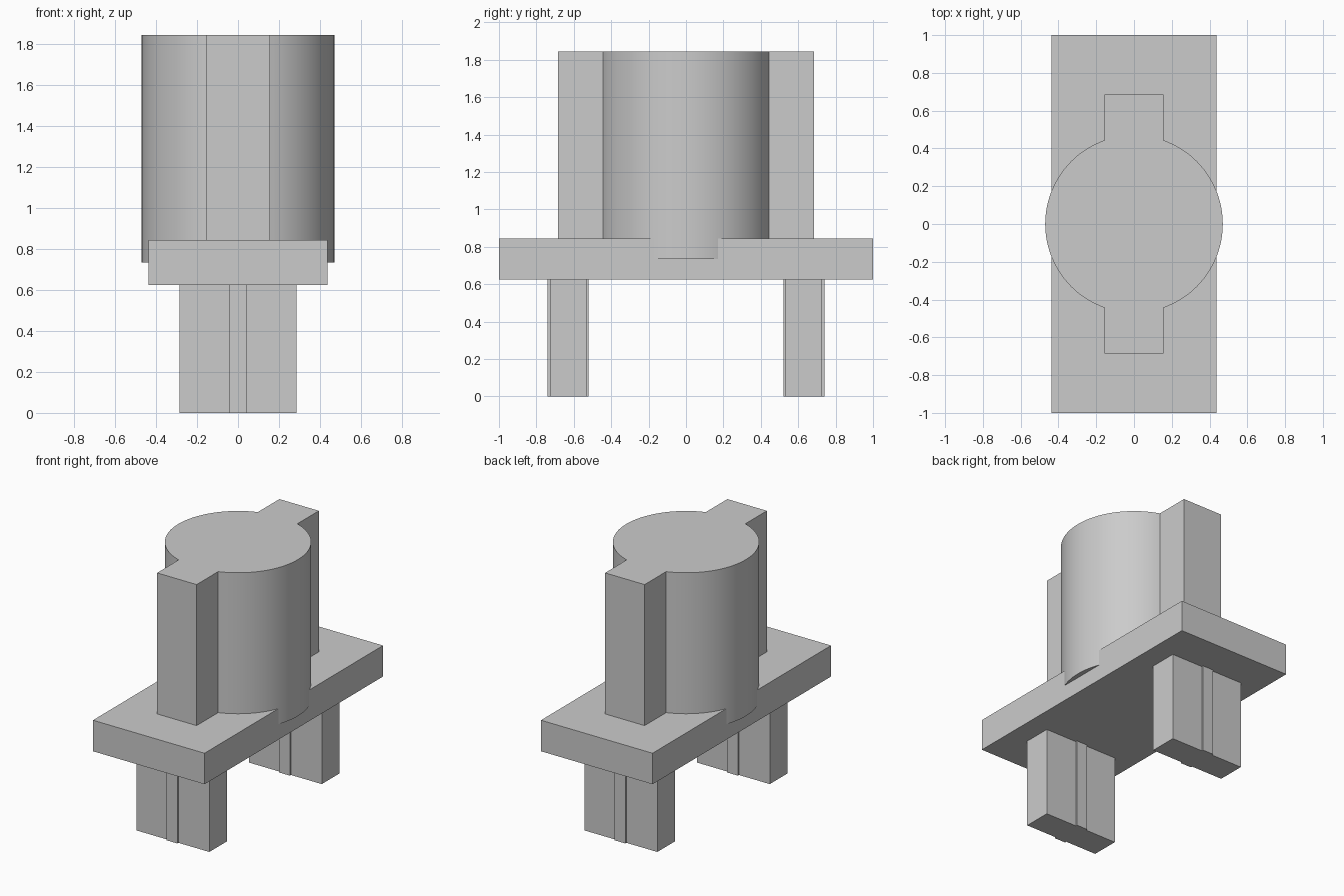
import bpy, bmesh, math

cube = bpy.data.objects.get("Cube")
if cube:
    bpy.data.objects.remove(cube, do_unlink=True)

grey = bpy.data.materials.new("plain grey")
grey.use_nodes = True
colour = (0.6, 0.6, 0.6, 1)
grey.diffuse_color = colour
grey.node_tree.nodes["Principled BSDF"].inputs["Base Color"].default_value = colour


def extrude(name, outline, bottom, top):
    """Upright solid from a counter-clockwise xy outline."""
    bm = bmesh.new()
    base = bm.faces.new([bm.verts.new((x, y, bottom)) for x, y in outline])
    result = bmesh.ops.extrude_face_region(bm, geom=[base], use_keep_orig=True)
    moved = [g for g in result["geom"] if isinstance(g, bmesh.types.BMVert)]
    bmesh.ops.translate(bm, verts=moved, vec=(0, 0, top - bottom))
    bmesh.ops.recalc_face_normals(bm, faces=bm.faces)
    mesh = bpy.data.meshes.new(name)
    bm.to_mesh(mesh)
    bm.free()
    mesh.materials.append(grey)
    obj = bpy.data.objects.new(name, mesh)
    bpy.context.collection.objects.link(obj)
    return obj


def half_turn(points):
    """Complete an outline by repeating it rotated by 180 degrees."""
    return points + [(-x, -y) for x, y in points]


# Base plate
extrude("base_plate", half_turn([(0.4375, -1), (0.4375, 1)]), 0.625, 0.845)

# Round body with a square lug at front and back
radius, lug, reach, steps = 0.47, 0.155, 0.685, 56
limit = math.acos(lug / radius)
arc = [(radius * math.cos(a), radius * math.sin(a))
       for a in (limit * (2 * i / steps - 1) for i in range(steps + 1))]
body = extrude("body_with_lugs", half_turn(arc + [(lug, reach), (-lug, reach)]), 0.735, 1.845)
bpy.ops.object.select_all(action="DESELECT")
body.select_set(True)
bpy.context.view_layer.objects.active = body
bpy.ops.object.shade_smooth_by_angle(angle=math.radians(30))

# Legs, each with a shallow rib on its front and back
half_leg = [(0.285, -0.098), (0.285, 0.098), (0.042, 0.098),
            (0.042, 0.11), (-0.042, 0.11), (-0.042, 0.098)]
for name, y in (("front_leg", -0.63), ("back_leg", 0.63)):
    leg = extrude(name, half_turn(half_leg), 0, 0.625)
    leg.location.y = y
